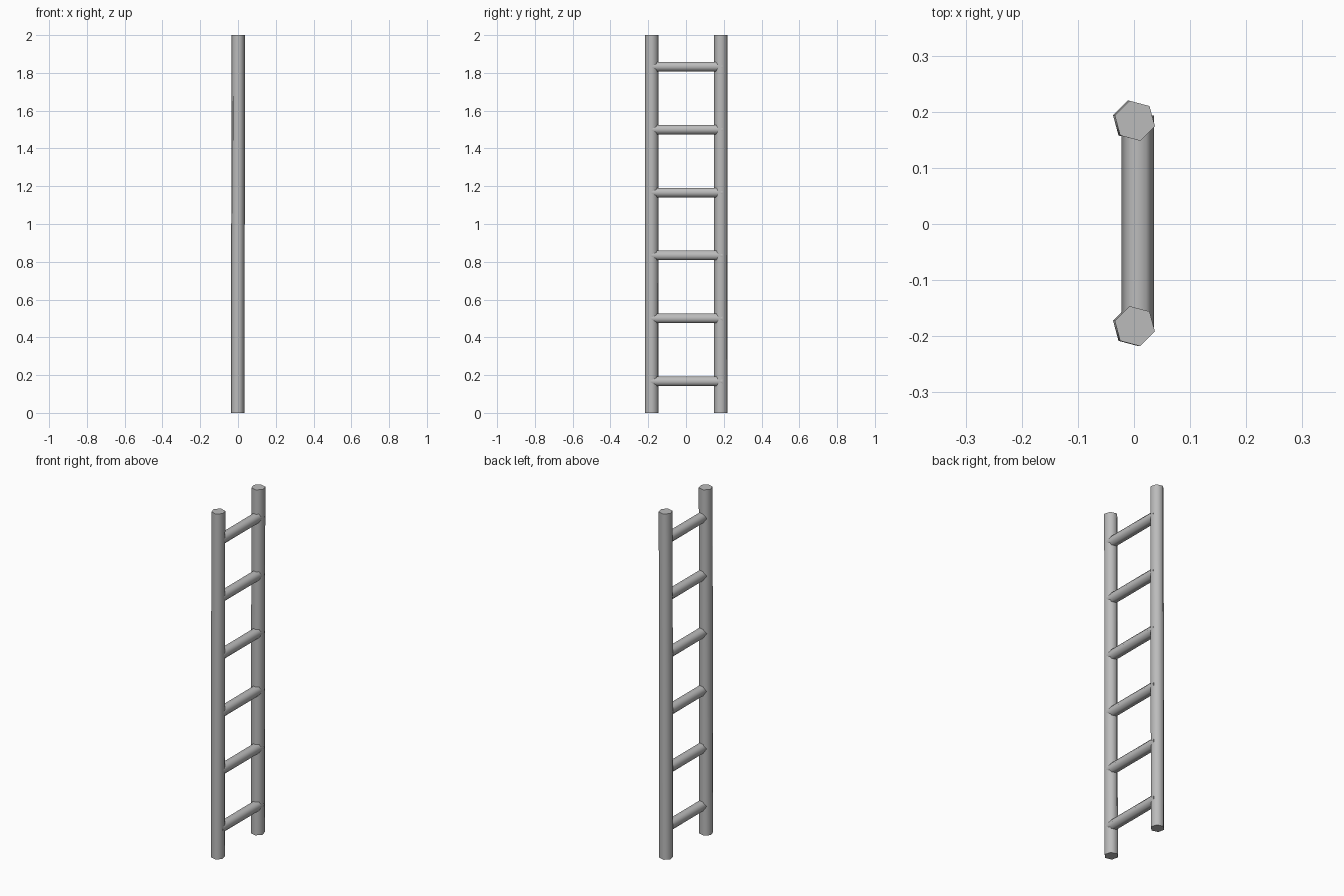
import bpy
from math import radians
from mathutils import Matrix, Vector

cube = bpy.data.objects.get("Cube")
if cube:
    bpy.data.objects.remove(cube)

# Single plain metal colour
grey = bpy.data.materials.new("light_grey")
grey.use_nodes = True
grey.diffuse_color = (0.5, 0.5, 0.5, 1)
grey.node_tree.nodes["Principled BSDF"].inputs["Base Color"].default_value = (0.5, 0.5, 0.5, 1)


def hex_bar(name, radius, length, location, rotation):
    """Six-sided bar with rounded shading and crisp end caps."""
    bpy.ops.mesh.primitive_cylinder_add(vertices=6, radius=radius, depth=length,
                                        location=location, rotation=rotation)
    bar = bpy.context.object
    bar.name = name
    bar.data.materials.append(grey)
    bpy.ops.object.shade_smooth_by_angle(angle=radians(70))
    return bar


# Upright rails, leaning very slightly
for name, y in (("front_rail", -0.182), ("back_rail", 0.184)):
    rail = hex_bar(name, 0.037, 2, (0, y, 1), (0, 0, 0))
    shear = Matrix.Shear('XY', 4, (0.0015, 0))
    rail.data.transform(shear @ Matrix.Rotation(radians(15), 4, 'Z'))

# Evenly spaced rungs with a ridge facing sideways
for i in range(6):
    rung = hex_bar(f"rung_{i + 1}", 0.029, 0.38, (0.007, 0.003, (i + 0.5) / 3),
                   (radians(90), 0, 0))
    rung.data.transform(Matrix.Rotation(radians(30), 4, 'Z'))
